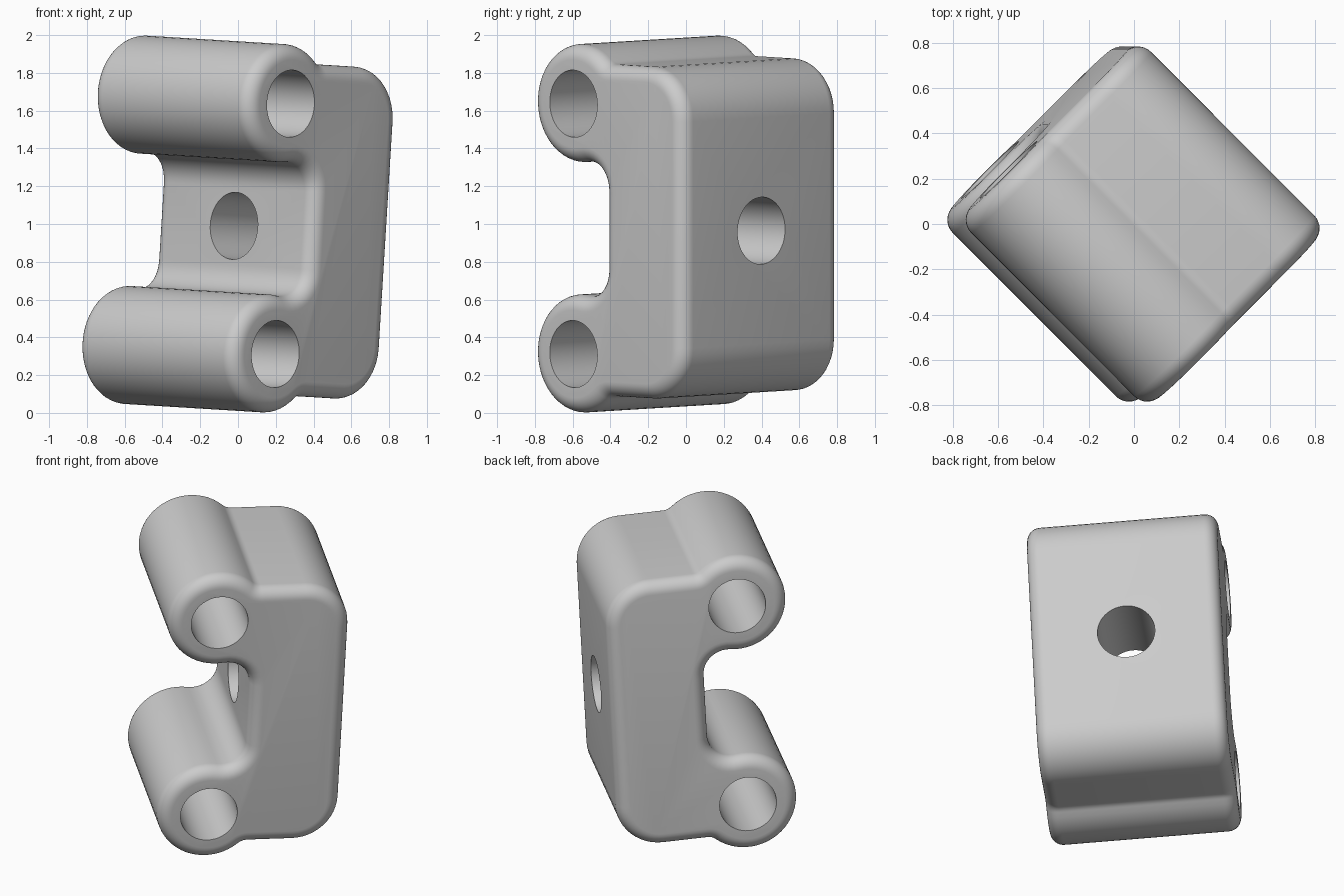
import bpy, bmesh
from math import sin, cos, pi, atan2, sqrt, radians
from mathutils import Matrix

cube = bpy.data.objects.get("Cube")
if cube:
    bpy.data.objects.remove(cube, do_unlink=True)

# Main dimensions: profile lies in local XZ and is extruded along Y
HALF_W, BACK, WALL, HALF_H = 0.59, 0.564, -0.03, 0.88
BOSS_X, BOSS_Z, BOSS_R = -0.252, 0.664, 0.313
CORNER_R, TOP_FILLET, INNER_FILLET = 0.28, 0.08, 0.15
HOLE_R, EDGE_R = 0.178, 0.08
PLACE = (Matrix.Translation((0, 0, 0.989)) @ Matrix.Rotation(radians(3.5), 4, 'Y')
         @ Matrix.Rotation(radians(45), 4, 'Z'))

grey = bpy.data.materials.new("plain grey")
grey.use_nodes = True
colour = (0.6, 0.6, 0.6, 1)
grey.diffuse_color = colour
grey.node_tree.nodes["Principled BSDF"].inputs["Base Color"].default_value = colour


def arc(x, z, r, a, b, n):
    return [(x + r * cos(a + (b - a) * i / n), z + r * sin(a + (b - a) * i / n))
            for i in range(n + 1)]


def profile(d):
    """Closed bracket outline, shrunk inward by d."""
    # Concave blends sit tangent to the boss and to the plate
    tz = HALF_H + TOP_FILLET
    tx = BOSS_X + sqrt((BOSS_R + TOP_FILLET) ** 2 - (tz - BOSS_Z) ** 2)
    ix = WALL - INNER_FILLET
    iz = BOSS_Z - sqrt((BOSS_R + INNER_FILLET) ** 2 - (ix - BOSS_X) ** 2)
    t = atan2(tz - BOSS_Z, tx - BOSS_X)
    u = atan2(iz - BOSS_Z, ix - BOSS_X)
    half = arc(BACK - CORNER_R, HALF_H - CORNER_R, CORNER_R - d, 0, pi / 2, 12)
    half += arc(tx, tz, TOP_FILLET + d, -pi / 2, t - pi, 6)
    half += arc(BOSS_X, BOSS_Z, BOSS_R - d, t, u + 2 * pi, 36)[1:]
    half += arc(ix, iz, INNER_FILLET + d, u + pi, 0, 10)[1:]
    return half + [(x, -z) for x, z in reversed(half)]


def finish(name, bm):
    bmesh.ops.recalc_face_normals(bm, faces=bm.faces)
    mesh = bpy.data.meshes.new(name)
    bm.to_mesh(mesh)
    bm.free()
    mesh.materials.append(grey)
    obj = bpy.data.objects.new(name, mesh)
    bpy.context.collection.objects.link(obj)
    obj.matrix_world = PLACE
    return obj


# Bracket body: outlines lofted through rounded end edges
steps = 8
ends = [(EDGE_R * (1 - sin(a)), HALF_W - EDGE_R * (1 - cos(a)))
        for a in (pi / 2 * i / steps for i in range(steps + 1))]
sections = [(d, -y) for d, y in ends] + [(d, y) for d, y in reversed(ends)]
bm = bmesh.new()
rings = [[bm.verts.new((x, y, z)) for x, z in profile(d)] for d, y in sections]
for r, s in zip(rings, rings[1:]):
    for i in range(len(r)):
        j = (i + 1) % len(r)
        bm.faces.new((r[i], r[j], s[j], s[i]))
bm.faces.new(rings[0])
bm.faces.new(rings[-1])
body = finish("bracket_body", bm)


# Round holes: one through each boss, one through the plate
def hole(name, loc, axis):
    b = bmesh.new()
    bmesh.ops.create_cone(b, cap_ends=True, segments=48, radius1=HOLE_R, radius2=HOLE_R,
                          depth=2, matrix=Matrix.Translation(loc)
                          @ Matrix.Rotation(pi / 2, 4, axis))
    cutter = finish(name, b)
    cutter.hide_render = True
    mod = body.modifiers.new(name, 'BOOLEAN')
    mod.operation = 'DIFFERENCE'
    mod.solver = 'EXACT'
    mod.object = cutter
    return cutter


cutters = [hole("upper_boss_hole", (BOSS_X, 0, BOSS_Z), 'X'),
           hole("lower_boss_hole", (BOSS_X, 0, -BOSS_Z), 'X'),
           hole("plate_hole", (0.5, 0, 0), 'Y')]

# Apply the cuts, remove the cutters, shade smooth
bpy.ops.object.select_all(action='DESELECT')
bpy.context.view_layer.objects.active = body
body.select_set(True)
for mod in list(body.modifiers):
    bpy.ops.object.modifier_apply(modifier=mod.name)
for cutter in cutters:
    bpy.data.objects.remove(cutter, do_unlink=True)
bpy.ops.object.shade_smooth_by_angle(angle=radians(30))
